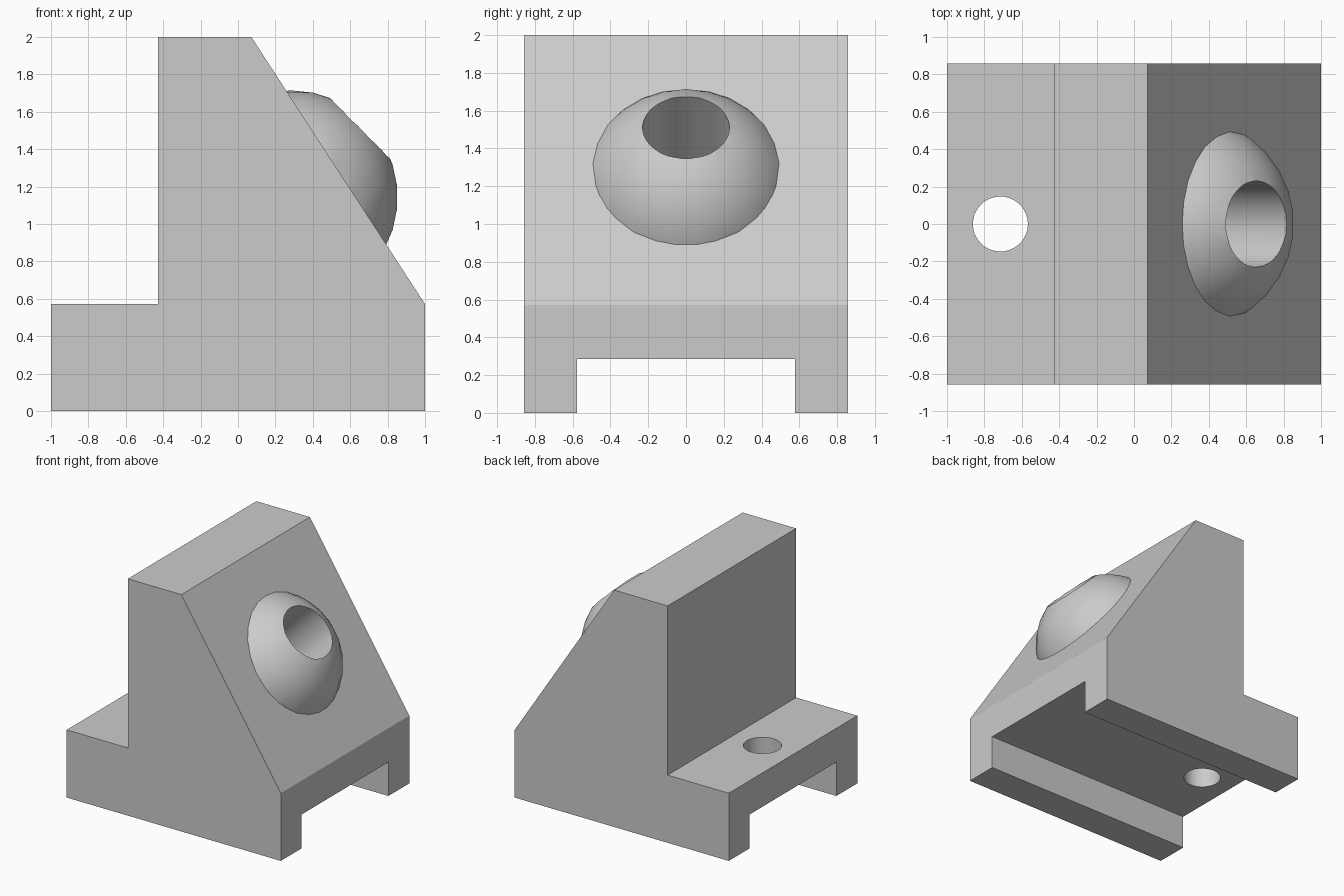
import bpy, bmesh, math
from mathutils import Vector

if "Cube" in bpy.data.objects:
    bpy.data.objects.remove(bpy.data.objects["Cube"], do_unlink=True)

U = 1 / 14  # design unit

grey = bpy.data.materials.new("light_grey")
grey.use_nodes = True
colour = (0.6, 0.6, 0.6, 1)
grey.diffuse_color = colour
grey.node_tree.nodes["Principled BSDF"].inputs["Base Color"].default_value = colour


def activate(obj):
    bpy.ops.object.select_all(action="DESELECT")
    obj.select_set(True)
    bpy.context.view_layer.objects.active = obj


def extruded_profile(name, points, half_width):
    """Prism from an x-z outline, centred on y = 0."""
    bm = bmesh.new()
    face = bm.faces.new([bm.verts.new((x * U, -half_width, z * U)) for x, z in points])
    swept = bmesh.ops.extrude_face_region(bm, geom=[face])["geom"]
    verts = [g for g in swept if isinstance(g, bmesh.types.BMVert)]
    bmesh.ops.translate(bm, verts=verts, vec=(0, 2 * half_width, 0))
    bmesh.ops.recalc_face_normals(bm, faces=bm.faces)
    mesh = bpy.data.meshes.new(name)
    bm.to_mesh(mesh)
    bm.free()
    mesh.materials.append(grey)
    obj = bpy.data.objects.new(name, mesh)
    bpy.context.collection.objects.link(obj)
    return obj


def cylinder(name, radius, start, end):
    """Cylinder running from one point to another."""
    axis = end - start
    bpy.ops.mesh.primitive_cylinder_add(
        vertices=48, radius=radius, depth=axis.length, location=(start + end) / 2,
        rotation=axis.to_track_quat("Z", "Y").to_euler())
    obj = bpy.context.object
    obj.name = name
    obj.data.materials.append(grey)
    return obj


def combine(target, tool, operation):
    """Apply a boolean and discard the tool object."""
    tool.hide_render = True
    mod = target.modifiers.new(operation.lower(), "BOOLEAN")
    mod.operation, mod.object, mod.solver = operation, tool, "EXACT"
    activate(target)
    bpy.ops.object.modifier_apply(modifier=mod.name)
    bpy.data.objects.remove(tool, do_unlink=True)


# Wedge body with a low step behind the upright
outline = [(-14, 0), (14, 0), (14, 8), (1, 28), (-6, 28), (-6, 8), (-14, 8)]
body = extruded_profile("wedge_bracket", outline, 12 * U)

# Channel along the underside
channel = extruded_profile("channel_cutter", [(-16, -2), (16, -2), (16, 4), (-16, 4)], 0.578)
combine(body, channel, "DIFFERENCE")

# Bolt hole through the step
bolt = cylinder("bolt_cutter", 0.147, Vector((-10 * U, 0, 0)), Vector((-10 * U, 0, 1)))
combine(body, bolt, "DIFFERENCE")

# Dome swelling out of the sloping face
centre = Vector((4 * U, 0, 16 * U))
bpy.ops.mesh.primitive_uv_sphere_add(segments=30, ring_count=15, radius=8 * U, location=centre)
dome = bpy.context.object
dome.name = "dome"
dome.data.materials.append(grey)
combine(body, dome, "UNION")

# Angled socket bored into the dome as far as its centre
slant = Vector((1, 0, 1)).normalized()
socket = cylinder("socket_cutter", 0.23, centre, centre + slant)
combine(body, socket, "DIFFERENCE")

activate(body)
bpy.ops.object.shade_smooth_by_angle(angle=math.radians(25))
